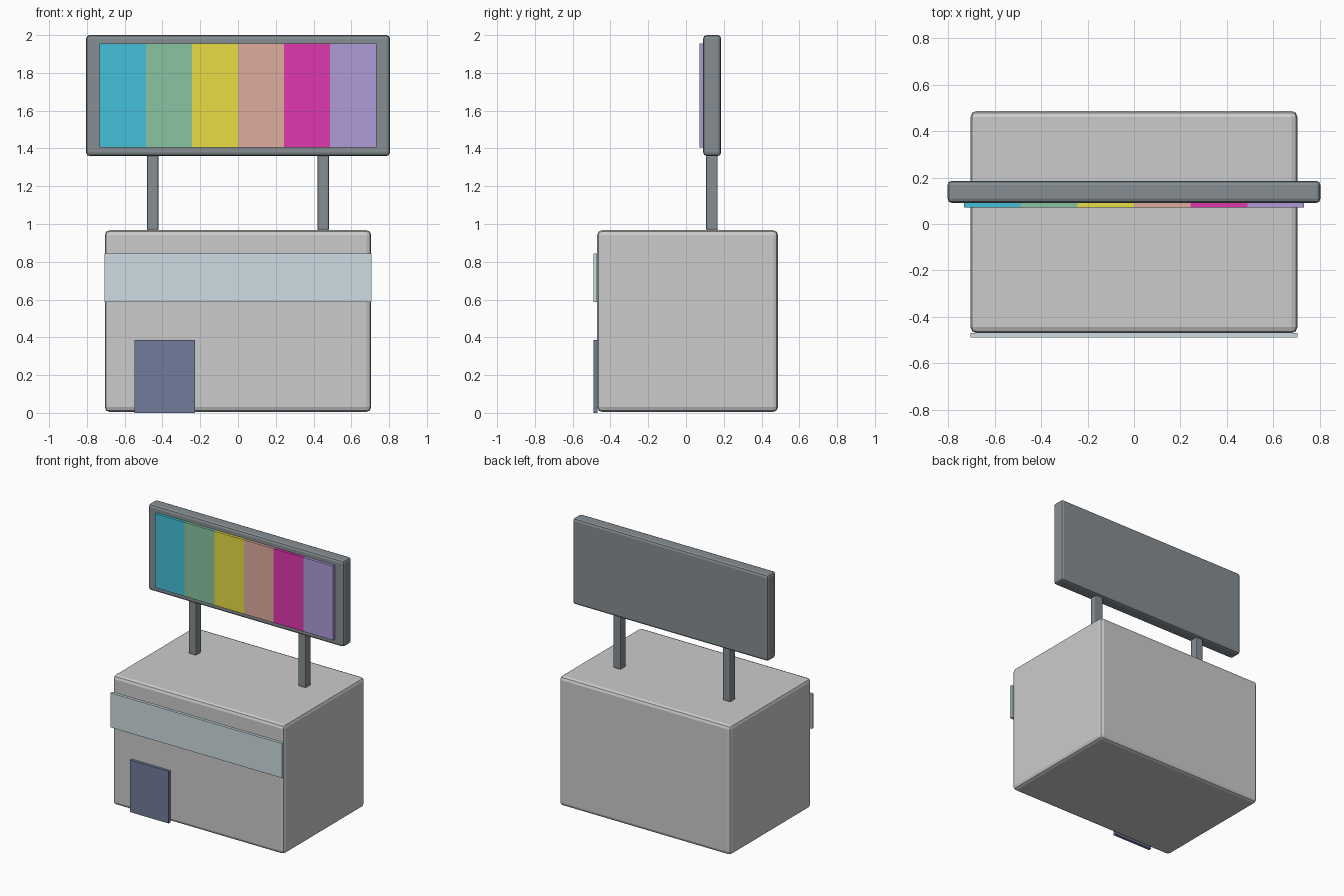
import bpy

if "Cube" in bpy.data.objects:
    bpy.data.objects.remove(bpy.data.objects["Cube"])


def material(name, rgb):
    m = bpy.data.materials.new(name)
    m.diffuse_color = (*rgb, 1.0)
    m.use_nodes = True
    m.node_tree.nodes["Principled BSDF"].inputs["Base Color"].default_value = m.diffuse_color
    return m


def box(name, x, y, z, mat=None, bevel=0.0, segments=2):
    """Box spanning the (min, max) ranges, with optionally rounded edges."""
    spans = (x, y, z)
    bpy.ops.mesh.primitive_cube_add(size=1, location=[(a + b) / 2 for a, b in spans])
    ob = bpy.context.object
    ob.name = name
    ob.scale = [b - a for a, b in spans]
    bpy.ops.object.transform_apply(location=False, rotation=False, scale=True)
    if mat:
        ob.data.materials.append(mat)
    if bevel:
        mod = ob.modifiers.new("rounded_edges", 'BEVEL')
        mod.width = bevel
        mod.segments = segments
    return ob


dark = material("dark_frame", (0.24, 0.27, 0.29))
glass = material("window_glass", (0.61, 0.72, 0.76))
navy = material("door_navy", (0.17, 0.20, 0.33))

# Building with window band and door on the front
box("building", (-0.705, 0.705), (-0.47, 0.487), (0.005, 0.967), bevel=0.025)
box("window_band", (-0.706, 0.706), (-0.49, -0.47), (0.587, 0.843), glass)
box("door", (-0.547, -0.227), (-0.49, -0.468), (0.0, 0.387), navy)

# Roof posts
for side, sx in (("left", -1), ("right", 1)):
    cx = sx * 0.451
    box(f"sign_post_{side}", (cx - 0.031, cx + 0.031), (0.107, 0.168),
        (0.967, 1.365), dark, 0.008)

# Sign board
box("sign_board", (-0.804, 0.804), (0.091, 0.186), (1.36, 2.0), dark, 0.018)

# Coloured stripes on the board front
stripes = [("blue", (0.06, 0.53, 0.69)), ("green", (0.25, 0.56, 0.36)),
           ("yellow", (0.80, 0.72, 0.06)), ("orange", (0.74, 0.42, 0.34)),
           ("magenta", (0.74, 0.04, 0.43)), ("purple", (0.43, 0.33, 0.69))]
width = 1.465 / len(stripes)
for i, (name, rgb) in enumerate(stripes):
    x0 = -0.7325 + i * width
    box(f"sign_stripe_{name}", (x0, x0 + width), (0.071, 0.094),
        (1.404, 1.955), material("stripe_" + name, rgb))
